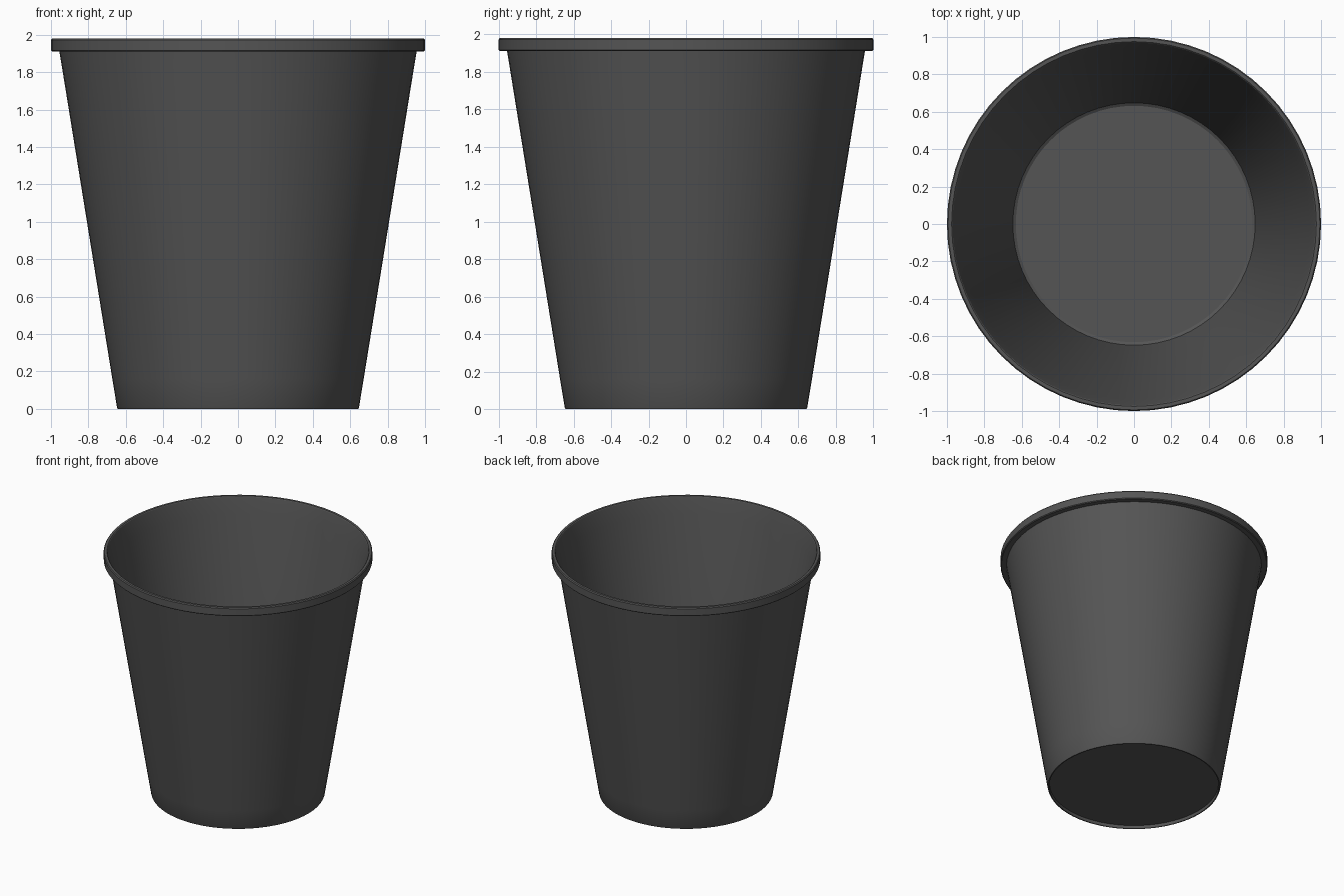
import bpy, bmesh, math

if "Cube" in bpy.data.objects:
    bpy.data.objects.remove(bpy.data.objects["Cube"])

SEGMENTS = 64

# Dark grey plastic
mat = bpy.data.materials.new("dark_plastic")
mat.diffuse_color = (0.09, 0.09, 0.09, 1)
mat.use_nodes = True
mat.node_tree.nodes["Principled BSDF"].inputs["Base Color"].default_value = mat.diffuse_color


def lathe(name, profile):
    """Spin an (r, z) profile around z; points with r = 0 close on the axis."""
    bm = bmesh.new()
    verts = [bm.verts.new((r, 0, z)) for r, z in profile]
    edges = [bm.edges.new(pair) for pair in zip(verts, verts[1:])]
    bmesh.ops.spin(bm, geom=verts + edges, cent=(0, 0, 0), axis=(0, 0, 1),
                   angle=math.tau, steps=SEGMENTS, use_duplicate=False)
    bmesh.ops.remove_doubles(bm, verts=bm.verts, dist=1e-4)
    bmesh.ops.recalc_face_normals(bm, faces=bm.faces)
    mesh = bpy.data.meshes.new(name)
    bm.to_mesh(mesh)
    bm.free()
    mesh.materials.append(mat)
    obj = bpy.data.objects.new(name, mesh)
    bpy.context.collection.objects.link(obj)
    bpy.ops.object.select_all(action='DESELECT')
    obj.select_set(True)
    bpy.context.view_layer.objects.active = obj
    bpy.ops.object.shade_smooth_by_angle(angle=math.radians(30))
    return obj


# Bin: recessed base, tapered thin wall, square rim and inner floor
lathe("waste_bin", [
    (0, 0.025), (0.633, 0.025),                     # recessed underside
    (0.635, 0.0), (0.643, 0.0), (0.647, 0.008),     # foot ring
    (0.672, 0.16), (0.945, 1.85), (0.955, 1.91),    # outer wall
    (0.994, 1.91), (1.0, 1.916),                    # rim underside
    (1.0, 1.972), (0.994, 1.98), (0.975, 1.98),     # rim top
    (0.97, 1.975), (0.938, 1.85), (0.665, 0.16),    # inner wall
    (0.648, 0.06), (0.632, 0.05), (0, 0.05),        # floor
])
